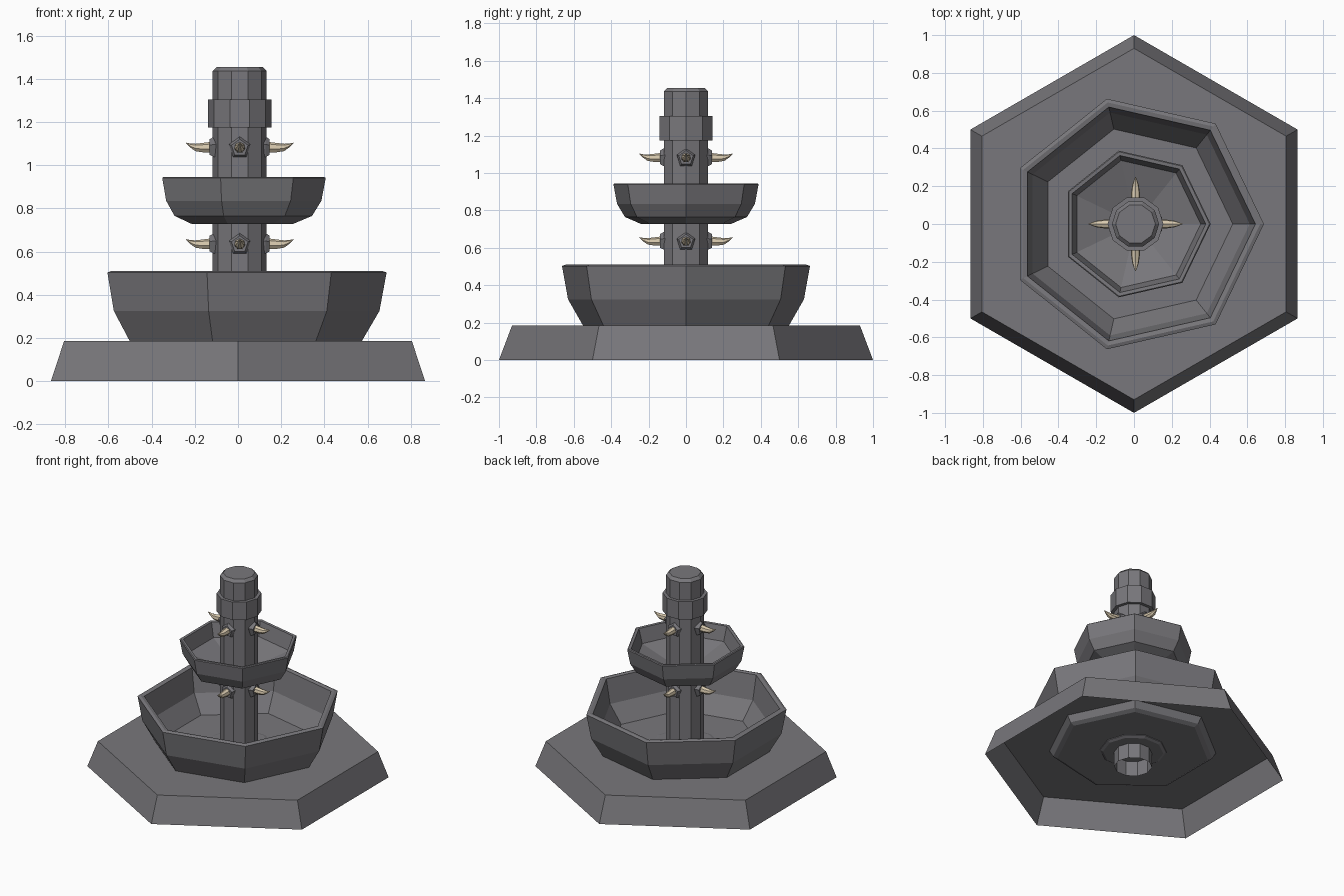
import bpy, bmesh, math
from mathutils import Vector, Matrix

if "Cube" in bpy.data.objects:
    bpy.data.objects.remove(bpy.data.objects["Cube"])


def material(name, rgb):
    m = bpy.data.materials.new(name)
    m.diffuse_color = (*rgb, 1)
    m.use_nodes = True
    m.node_tree.nodes["Principled BSDF"].inputs["Base Color"].default_value = m.diffuse_color
    return m


STONE = material("dark grey stone", (0.19, 0.186, 0.2))
HORN = material("pale bone", (0.68, 0.58, 0.42))
CX = 0.008  # the column and bowls sit slightly right of the base centre


def loft(name, rings, mat, cap_start=True, cap_end=True, closed=False):
    """Skin a list of equally sized point rings."""
    bm = bmesh.new()
    vs = [[bm.verts.new(p) for p in r] for r in rings]
    n = len(rings[0])
    pairs = list(zip(vs, vs[1:])) + ([(vs[-1], vs[0])] if closed else [])
    for a, b in pairs:
        for i in range(n):
            j = (i + 1) % n
            bm.faces.new((a[i], a[j], b[j], b[i]))
    if cap_start and not closed:
        bm.faces.new(vs[0][::-1])
    if cap_end and not closed:
        bm.faces.new(vs[-1])
    if closed or (cap_start and cap_end):
        bmesh.ops.recalc_face_normals(bm, faces=bm.faces)
    me = bpy.data.meshes.new(name)
    bm.to_mesh(me)
    bm.free()
    me.materials.append(mat)
    ob = bpy.data.objects.new(name, me)
    bpy.context.collection.objects.link(ob)
    return ob


def ring(r, z, n, cx=CX, turn=0.0):
    return [(cx + r * math.cos(turn + math.tau * i / n),
             r * math.sin(turn + math.tau * i / n), z) for i in range(n)]


def turned(name, profile, n, mat=STONE, cx=CX, turn=0.0, **kw):
    return loft(name, [ring(r, z, n, cx, turn) for r, z in profile], mat, **kw)


# Hexagonal base, a hollow shell open underneath
turned("base", [(1.0, 0), (0.93, 0.185)], 6, cx=0, turn=math.pi / 6, cap_start=False)

# Lower seven-sided bowl
turned("lower_bowl", [(0.51, 0.125), (0.54, 0.14), (0.565, 0.185), (0.647, 0.325),
                      (0.68, 0.503), (0.66, 0.51), (0.635, 0.505),
                      (0.605, 0.33), (0.515, 0.205)], 7)

# Ten-sided foot through the bowl floor
turned("column_foot", [(0.20, 0.11), (0.22, 0.12), (0.22, 0.207), (0.20, 0.212)], 10)

# Upper seven-sided bowl
turned("upper_bowl", [(0.245, 0.727), (0.335, 0.765), (0.378, 0.835), (0.398, 0.94),
                      (0.392, 0.945), (0.372, 0.943), (0.345, 0.84),
                      (0.12, 0.765)], 7)

# Ten-sided column with chamfered top, and its collar
turned("column", [(0.125, 0.0), (0.125, 1.435), (0.105, 1.455)], 10, cap_start=False)
turned("collar", [(0.12, 1.175), (0.148, 1.175), (0.148, 1.305), (0.12, 1.305)], 10, closed=True)


def outward(sections, n, angle, z0):
    """Rings facing outward along +x, then turned about the column axis.
    Each section is (distance, rise, radius)."""
    m = Matrix.Translation((CX, 0, z0)) @ Matrix.Rotation(angle, 4, 'Z')
    return [[m @ Vector((d, r * math.sin(math.tau * i / n), up + r * math.cos(math.tau * i / n)))
             for i in range(n)] for d, up, r in sections]


# Two tiers of four upturned horns, each in a five-sided socket
for tier, z0 in (("lower", 0.633), ("upper", 1.08)):
    for k in range(4):
        a = k * math.pi / 2
        loft(f"{tier}_socket_{k + 1}",
             outward([(0.10, 0, 0.052), (0.12, 0, 0.052), (0.139, 0, 0.040)], 5, a, z0), STONE)
        loft(f"{tier}_horn_{k + 1}",
             outward([(0.13, 0.002, 0.026), (0.17, 0.0, 0.023), (0.205, 0.001, 0.018),
                      (0.228, 0.010, 0.010), (0.248, 0.022, 0.002)], 7, a, z0), HORN)
